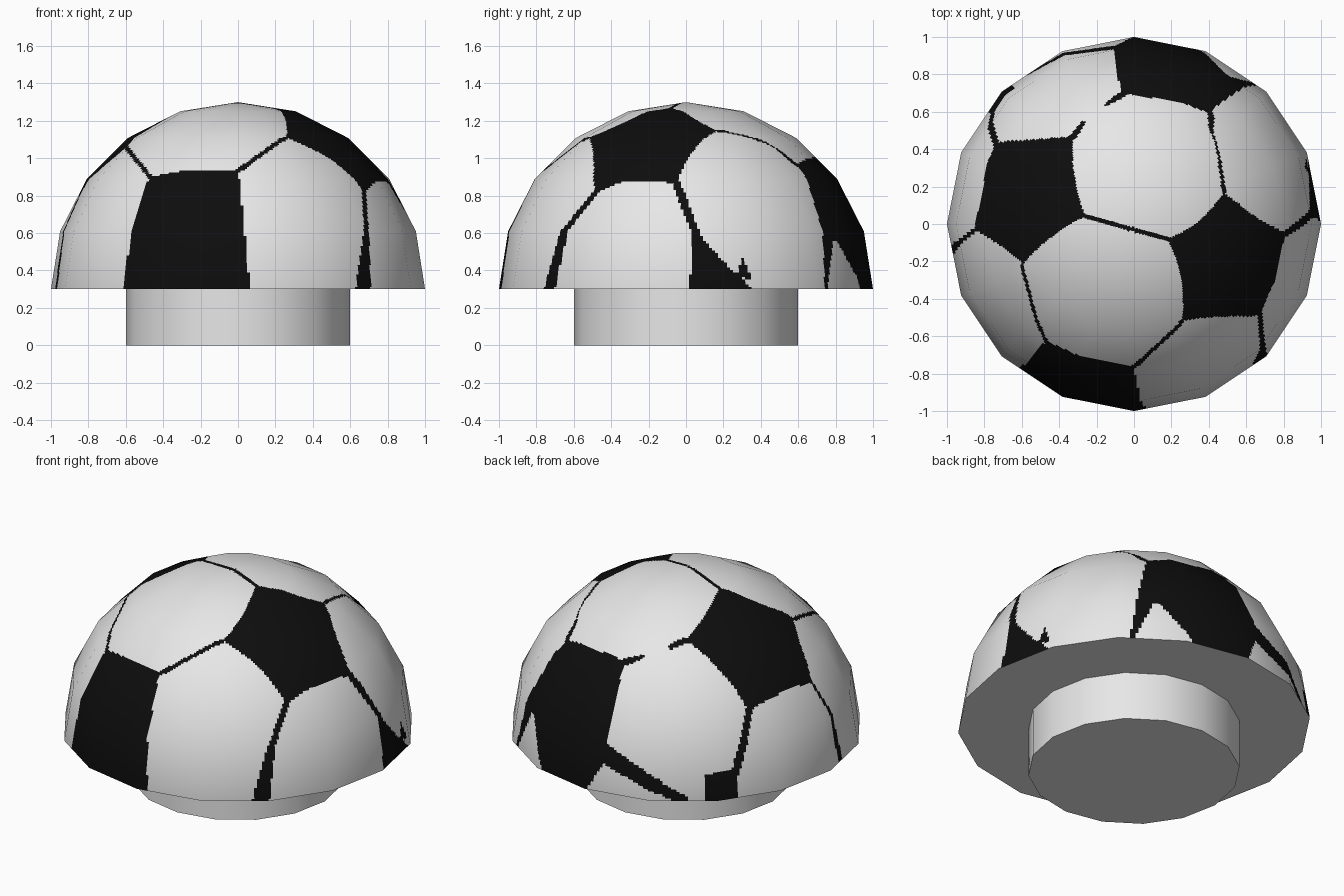
import bpy, bmesh
from math import radians, sin, cos, pi
from mathutils import Vector

if "Cube" in bpy.data.objects:
    bpy.data.objects.remove(bpy.data.objects["Cube"])

SEGMENTS, RINGS = 16, 5      # visible facets of the dome
FINE = 24                    # subdivisions per facet for the painted pattern
RIM_Z = 0.3


def material(name, value):
    m = bpy.data.materials.new(name)
    m.diffuse_color = (value, value, value, 1)
    m.use_nodes = True
    m.node_tree.nodes["Principled BSDF"].inputs["Base Color"].default_value = m.diffuse_color
    return m


WHITE = material("white", 0.8)
BLACK = material("black", 0.004)


def direction(az, el):
    a, e = radians(az), radians(el)
    return Vector((cos(e) * cos(a), cos(e) * sin(a), sin(e)))


def patch(bulge, *corners):
    """Spherical polygon as edge planes; bulge bends the edges inward."""
    pts = [direction(*c) for c in corners]
    centre = sum(pts, Vector()).normalized()
    edges = []
    for a, b in zip(pts, pts[1:] + pts[:1]):
        n = a.cross(b).normalized()
        if n.dot(centre) < 0:
            n.negate()
        d = b - a
        edges.append((n, a, d / d.length_squared))
    return bulge, centre, edges


def in_patch(p, shape):
    bulge, centre, edges = shape
    if p.dot(centre) < 0.6:
        return False
    for n, a, d in edges:
        t = min(1, max(0, (p - a).dot(d)))
        if n.dot(p) < bulge * 4 * t * (1 - t):
            return False
    return True


def seam(a, b, w0, w1):
    a, b = direction(*a), direction(*b)
    d = b - a
    return a, b, d / d.length_squared, radians(w0), radians(w1)


def in_seam(p, s):
    a, b, d, w0, w1 = s
    t = min(1, max(0, (p - a).dot(d)))
    return (p - a.lerp(b, t).normalized()).length < w0 + (w1 - w0) * t


# black pentagons, corners as (azimuth, elevation)
PATCHES = [
    patch(0.02, (149.5, 28.5), (125, 55), (171, 74.7), (200, 50.5), (182, 30.5)),
    patch(0.03, (19.5, 59), (-3.5, 34.5), (-36, 31.5), (-63.4, 54.5), (-24, 78.6)),
    patch(0.0, (56, 43), (95.7, 45), (97, 12), (88, -5), (48, -5)),
    patch(0.0, (233, 37.5), (270, 39.5), (274, -5), (231.5, -5)),
    patch(0.02, (2, 18), (4, 18), (24, -2), (23, -5), (-1, -5)),
    patch(0.0, (131.7, 9), (142, 10.5), (143, -3), (131.5, -3)),
    patch(0.0, (16, 4), (18.5, 10), (21, 3)),
]
# white notch in the rear pentagon
NOTCH = patch(0.0, (49, -3), (57, 16), (60, 14), (72, -3))
# seams joining the pentagon corners
SEAMS = [
    seam((171, 75), (-24, 78.6), 0.7, 0.7),
    seam((200, 50), (233, 37.5), 0.7, 0.7),
    seam((125, 55), (117, 52.5), 1.2, 1.0),
    seam((95.7, 45), (103, 48), 1.3, 0.7),
    seam((19.5, 59), (50, 49), 0.7, 0.4),
    seam((55, 43), (50, 49), 1.2, 0.7),
    seam((-63.4, 54.5), (-90, 39.5), 0.7, 0.8),
    seam((-36, 31.5), (-43.5, 18), 1.2, 1.0),
    seam((-43.5, 18), (-47.5, 0), 1.4, 2.8),
    seam((-3.5, 34.5), (3, 18), 1.3, 1.3),
    seam((149.5, 28.5), (142, 9), 1.2, 1.5),
    seam((182, 30.5), (186, 18), 0.7, 0.8),
    seam((186, 18), (188, 0), 0.9, 1.6),
    seam((94, 14), (115, 5), 3.5, 2.5),
    seam((115, 5), (124, 0), 1.5, 2.0),
]


def is_black(p):
    if in_patch(p, NOTCH):
        return False
    return any(in_patch(p, s) for s in PATCHES) or any(in_seam(p, s) for s in SEAMS)


def facet_point(i, j):
    """Point of the fine grid lying on the flat facets of the low-poly dome."""
    s, u = divmod(i, FINE)
    r, v = divmod(j, FINE)
    step = 360 / SEGMENTS
    across = direction(s * step, 0).lerp(direction((s + 1) * step, 0), u / FINE)
    e0, e1 = (radians(90 / RINGS * k) for k in (r, r + 1))
    f = v / FINE
    radius = cos(e0) * (1 - f) + cos(e1) * f
    height = sin(e0) * (1 - f) + sin(e1) * f
    return across * radius + Vector((0, 0, height))


def finish(name, bm):
    mesh = bpy.data.meshes.new(name)
    bm.to_mesh(mesh)
    bm.free()
    ob = bpy.data.objects.new(name, mesh)
    bpy.context.collection.objects.link(ob)
    mesh.materials.append(WHITE)
    return ob


# patterned dome
bm = bmesh.new()
cols, rows = SEGMENTS * FINE, RINGS * FINE
grid = [[bm.verts.new(facet_point(i, j)) for i in range(cols)] for j in range(rows)]
pole = bm.verts.new((0, 0, 1))
for j in range(rows):
    for i in range(cols):
        k = (i + 1) % cols
        if j < rows - 1:
            f = bm.faces.new((grid[j][i], grid[j][k], grid[j + 1][k], grid[j + 1][i]))
        else:
            f = bm.faces.new((grid[j][i], grid[j][k], pole))
        f.smooth = True
        f.material_index = int(is_black(f.calc_center_median().normalized()))
dome = finish("dome", bm)
dome.data.materials.append(BLACK)
dome.data.normals_split_custom_set_from_vertices(
    [v.co.normalized() for v in dome.data.vertices])
dome.location.z = RIM_Z

# flat underside of the dome
bm = bmesh.new()
ring = [bm.verts.new((cos(2 * pi * k / SEGMENTS), sin(2 * pi * k / SEGMENTS), RIM_Z))
        for k in range(SEGMENTS)]
bm.faces.new(ring[::-1])
finish("dome_underside", bm)

# round stem below
bm = bmesh.new()
low, high = ([bm.verts.new((0.6 * cos(2 * pi * k / SEGMENTS),
                            0.6 * sin(2 * pi * k / SEGMENTS), z))
              for k in range(SEGMENTS)] for z in (0, RIM_Z))
bm.faces.new(low[::-1])
for k in range(SEGMENTS):
    n = (k + 1) % SEGMENTS
    bm.faces.new((low[k], low[n], high[n], high[k]))
stem = finish("stem", bm)
bpy.context.view_layer.objects.active = stem
stem.select_set(True)
bpy.ops.object.shade_smooth_by_angle(angle=radians(40))
